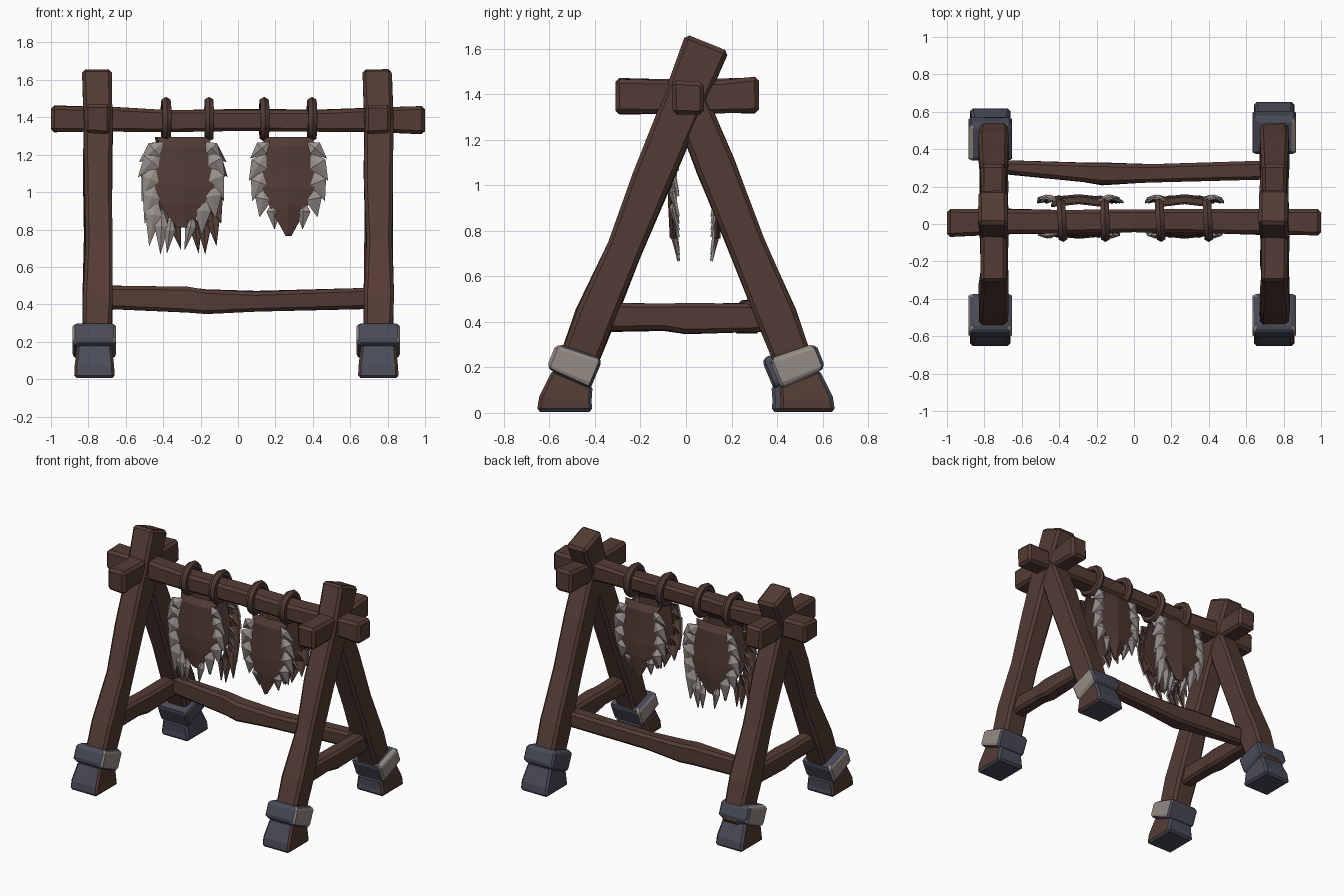
import bpy, bmesh, math, random
from mathutils import Vector

if "Cube" in bpy.data.objects:
    bpy.data.objects.remove(bpy.data.objects["Cube"])

random.seed(4)


def material(name, color):
    m = bpy.data.materials.new(name)
    m.diffuse_color = (*color, 1)
    m.use_nodes = True
    m.node_tree.nodes["Principled BSDF"].inputs["Base Color"].default_value = m.diffuse_color
    return m


WOOD = material("brown wood", (0.088, 0.044, 0.034))
HIDE = material("brown hide", (0.082, 0.043, 0.034))
FUR = material("pale fur", (0.33, 0.29, 0.265))
IRON = material("blue grey iron", (0.066, 0.070, 0.098))
CLOTH = material("pale binding", (0.30, 0.26, 0.235))


def make(name, bm, mats):
    me = bpy.data.meshes.new(name)
    bm.to_mesh(me)
    bm.free()
    ob = bpy.data.objects.new(name, me)
    bpy.context.collection.objects.link(ob)
    for m in mats:
        me.materials.append(m)
    return ob


def loft(name, rings, mats, bevel=0.018, rule=None):
    """Closed body through four-cornered rings, with chipped bevelled edges."""
    bm = bmesh.new()
    vs = [[bm.verts.new(p) for p in r] for r in rings]
    for a, b in zip(vs, vs[1:]):
        for i in range(4):
            bm.faces.new((a[i], a[(i + 1) % 4], b[(i + 1) % 4], b[i]))
    bm.faces.new(vs[0])
    bm.faces.new(vs[-1])
    bmesh.ops.recalc_face_normals(bm, faces=bm.faces)
    if rule:
        for f in bm.faces:
            f.material_index = rule(f.normal)
    ob = make(name, bm, mats)
    mod = ob.modifiers.new("bevel", "BEVEL")
    mod.width = bevel
    mod.segments = 1
    mod.angle_limit = math.radians(35)
    return ob


def timber(name, stations, side, wobble=0.005):
    """Hewn beam: stations are (centre, half width along side, half depth)."""
    start, end = Vector(stations[0][0]), Vector(stations[-1][0])
    u = Vector(side)
    v = (end - start).normalized().cross(u)
    rings = []
    for c, w, d in stations:
        rings.append([Vector(c) + u * (w * i + random.uniform(-wobble, wobble))
                      + v * (d * j + random.uniform(-wobble, wobble))
                      for i, j in ((-1, -1), (1, -1), (1, 1), (-1, 1))])
    return loft(name, rings, [WOOD])


# Two A-frames
for s, tag in ((-1, "left"), (1, "right")):
    x = 0.75 * s
    timber("front_leg_" + tag, [
        ((x - .005, -.505, .14), .075, .08), ((x, -.40, .42), .08, .088),
        ((x + .005, -.27, .72), .072, .075), ((x, -.15, 1.02), .074, .085),
        ((x, -.02, 1.34), .078, .09), ((x - .005, .095, 1.625), .08, .10)], (1, 0, 0))
    timber("back_leg_" + tag, [
        ((x, .505, .14), .075, .08), ((x, .40, .42), .08, .088),
        ((x, .265, .74), .072, .08), ((x, .13, 1.08), .076, .085),
        ((x, -.01, 1.43), .072, .075)], (1, 0, 0))
    # Short cross block at the top and brace near the bottom
    timber("top_block_" + tag, [
        ((x, -.31, 1.39), .068, .078), ((x, -.15, 1.39), .066, .074),
        ((x, .15, 1.39), .066, .074), ((x, .32, 1.395), .068, .08)], (1, 0, 0))
    timber("side_brace_" + tag, [
        ((x, -.36, .42), .05, .062), ((x, -.1, .42), .052, .058),
        ((x, 0, .415), .055, .066), ((x, .36, .42), .05, .06)], (1, 0, 0))

    # Iron shoes and bindings on the four feet
    for t, end in ((-1, "front"), (1, "back")):
        cx = -0.768 if s < 0 else 0.75
        dy = -0.035 if (s < 0 and t > 0) else 0

        def ring(outer, inner, h):
            (yo, zo), (yi, zi) = outer, inner
            return [(cx - h, t * yo + dy, zo), (cx + h, t * yo + dy, zo),
                    (cx + h, t * yi + dy, zi), (cx - h, t * yi + dy, zi)]

        def bare(n, s=s, t=t):
            # outer sides are bare, inner sides only on the front feet
            return 1 if abs(n.x) > .7 and (n.x * s > 0 or t < 0) else 0

        loft(f"shoe_{end}_{tag}", [
            ring((.655, .005), (.41, .005), .108), ring((.645, .07), (.415, .05), .106),
            ring((.585, .19), (.41, .12), .092)], [IRON, WOOD], .014, bare)
        loft(f"binding_{end}_{tag}", [
            ring((.595, .185), (.42, .105), .106), ring((.608, .21), (.41, .13), .116),
            ring((.578, .285), (.372, .22), .116), ring((.555, .302), (.378, .243), .104)],
            [IRON, CLOTH], .014, bare)

# Long hanging beam and rear rail
timber("hanging_beam", [
    ((-1, .005, 1.39), .073, .072), ((-.68, .012, 1.39), .066, .068),
    ((-.4, .012, 1.38), .062, .056), ((0, .015, 1.385), .06, .056),
    ((.45, .015, 1.382), .062, .058), ((.7, .01, 1.385), .068, .066),
    ((1, .012, 1.385), .07, .072)], (0, 1, 0))
timber("rear_rail", [
    ((-.72, .305, .435), .035, .062), ((-.27, .275, .425), .052, .07),
    ((-.17, .268, .415), .058, .064), ((.1, .275, .415), .05, .054),
    ((.72, .29, .43), .05, .056)], (0, 1, 0))

# Strap loops over the beam
for i, x in enumerate((-.385, -.155, .14, .395)):
    bpy.ops.mesh.primitive_torus_add(
        major_segments=14, minor_segments=6, major_radius=.092, minor_radius=.027,
        location=(x, .02, 1.39), rotation=(0, math.pi / 2, random.uniform(-.06, .06)))
    ob = bpy.context.object
    ob.name = f"strap_{i + 1}"
    ob.data.materials.append(HIDE)
    bpy.ops.object.shade_smooth_by_angle(angle=math.radians(50))


def hide(name, cx, rows, feathers, turn):
    """Pelt: ridged body from rows (z, left, ridge, right, lift), fringed with tufts."""
    bm = bmesh.new()

    def vert(u, z, f):
        return bm.verts.new((u, -.095 - f, z))

    grid = [[vert(l, z, f), vert(m, z, f + .016), vert(r, z, f)] for z, l, m, r, f in rows]
    for a, b in zip(grid, grid[1:]):
        for i in (0, 1):
            bm.faces.new((a[i], b[i], b[i + 1], a[i + 1]))
    for k, (bu, bz, tu, tz, w) in enumerate(feathers):
        d = Vector((tu - bu, tz - bz)).normalized()
        n = Vector((-d.y, d.x)) * w
        mu, mz = bu + (tu - bu) * .4, bz + (tz - bz) * .4
        lift = .004 + .012 * (bz - .85)
        b, tip = vert(bu, bz, lift - .012), vert(tu, tz, lift - .022)
        left, right = vert(mu - n.x, mz - n.y, lift), vert(mu + n.x, mz + n.y, lift)
        ridge = vert(mu, mz, lift + .014)
        for tri in ((b, left, ridge), (left, tip, ridge), (tip, right, ridge), (right, b, ridge)):
            f = bm.faces.new(tri)
            f.normal_update()
            if f.normal.y > 0:
                f.normal_flip()
            f.material_index = 1
    ob = make(name, bm, [HIDE, FUR])
    ob.location = (cx, .04, 0)
    ob.rotation_euler.z = turn
    mod = ob.modifiers.new("thickness", "SOLIDIFY")
    mod.thickness = .012
    mod.material_offset = -1  # inner side stays bare skin


LONG_ROWS = [(1.295, -.14, 0, .15, -.035), (1.25, -.12, 0, .14, -.005), (1.15, -.14, 0, .16, .0),
             (1.03, -.15, 0, .17, .008), (.93, -.12, 0, .11, .008), (.81, -.03, .01, .04, 0)]
LONG_TUFTS = [(-.1, 1.27, -.235, 1.16, .045), (-.12, 1.22, -.24, 1.08, .05),
              (-.14, 1.15, -.22, .95, .05), (-.14, 1.07, -.205, .83, .05),
              (-.14, .99, -.18, .71, .045), (-.11, .92, -.12, .665, .038),
              (-.06, .88, -.085, .67, .03), (.12, 1.27, .205, 1.18, .04),
              (.14, 1.22, .225, 1.08, .045), (.15, 1.15, .22, .96, .045),
              (.15, 1.06, .175, .86, .048), (.11, .99, .1, .77, .045),
              (.06, .9, .01, .69, .03)]
SHORT_ROWS = [(1.295, -.14, 0, .14, -.035), (1.25, -.12, 0, .13, -.005), (1.12, -.14, 0, .14, 0),
              (1.02, -.14, 0, .14, .008), (.92, -.1, 0, .09, .008), (.765, -.015, -.01, 0, 0)]
SHORT_TUFTS = [(s * a, b, s * c, d, w) for s in (-1, 1) for a, b, c, d, w in (
    (.1, 1.27, .205, 1.18, .04), (.12, 1.21, .212, 1.06, .048), (.13, 1.12, .195, .95, .048),
    (.12, 1.03, .155, .865, .045), (.08, .96, .075, .8, .04))]

# Each pelt hangs both in front of and behind the beam
for turn, end in ((0, "front"), (math.pi, "back")):
    hide("long_pelt_" + end, -.295, LONG_ROWS, LONG_TUFTS, turn)
    hide("short_pelt_" + end, .27, SHORT_ROWS, SHORT_TUFTS, turn)
